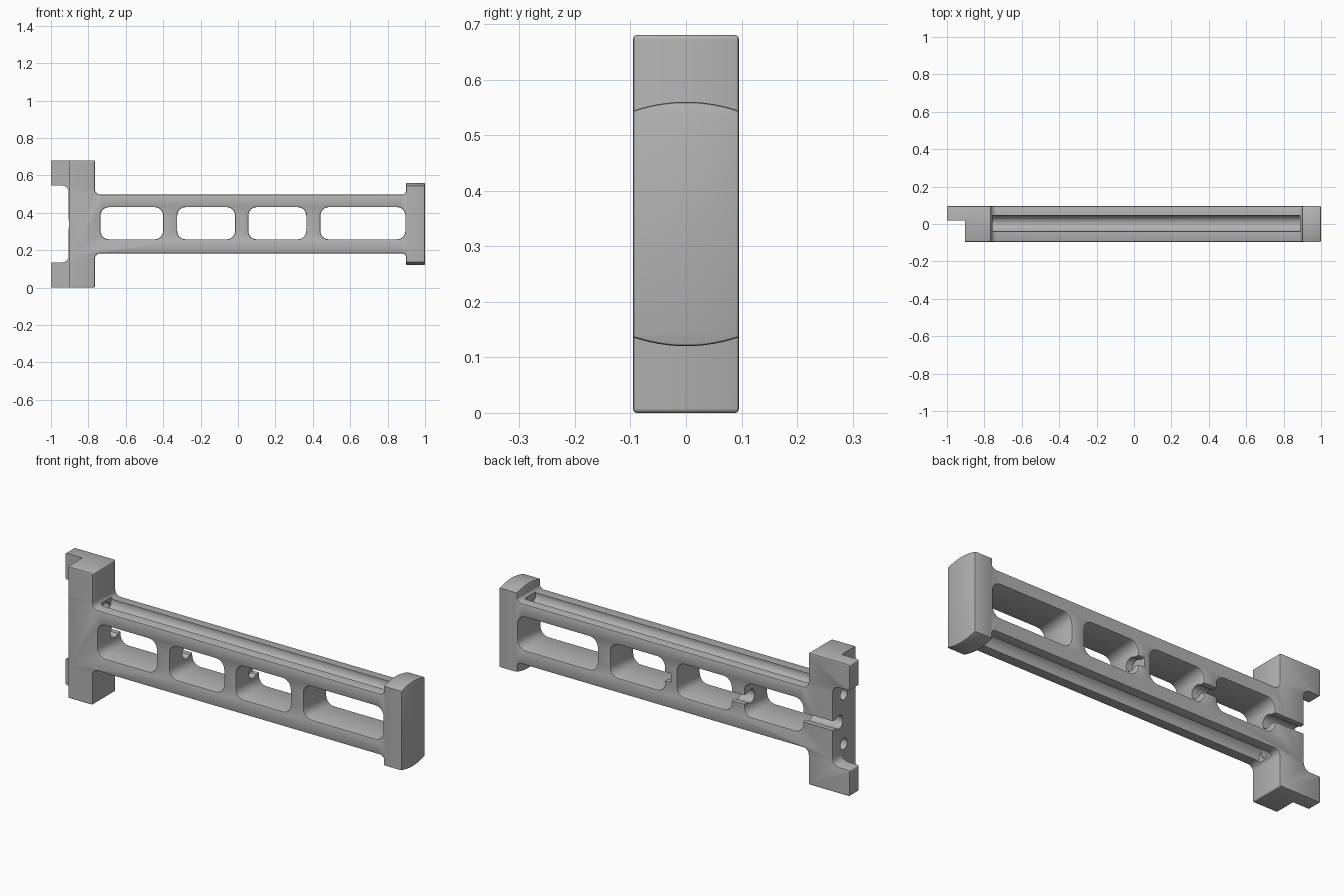
import bpy, bmesh, math
from mathutils import Vector, Matrix

if "Cube" in bpy.data.objects:
    bpy.data.objects.remove(bpy.data.objects["Cube"], do_unlink=True)

MID = 0.34      # height of the symmetry plane
HALF = 0.095    # half depth
EDGE = 0.006    # small edge rounding

grey = bpy.data.materials.new("plain_grey")
grey.use_nodes = True
grey.diffuse_color = (0.45, 0.45, 0.45, 1)
grey.node_tree.nodes["Principled BSDF"].inputs["Base Color"].default_value = (0.45, 0.45, 0.45, 1)


def rounded(corners, steps=6):
    """Replace each (x, y, radius) corner by a fillet arc."""
    out = []
    for i, (x, y, r) in enumerate(corners):
        p = Vector((x, y))
        if r == 0:
            out.append(p)
            continue
        a = (Vector(corners[i - 1][:2]) - p).normalized()
        b = (Vector(corners[(i + 1) % len(corners)][:2]) - p).normalized()
        centre = p + (a + b) * r
        for k in range(steps + 1):
            t = k / steps * math.pi / 2
            out.append(centre - b * r * math.cos(t) - a * r * math.sin(t))
    return out


def bake(obj):
    """Turn an object with its modifiers into a clean mesh object."""
    bpy.context.view_layer.update()
    dg = bpy.context.evaluated_depsgraph_get()
    mesh = bpy.data.meshes.new_from_object(obj.evaluated_get(dg))
    bm = bmesh.new()
    bm.from_mesh(mesh)
    bmesh.ops.remove_doubles(bm, verts=bm.verts, dist=1e-5)
    bmesh.ops.recalc_face_normals(bm, faces=bm.faces)
    bm.to_mesh(mesh)
    bm.free()
    name, matrix = obj.name, obj.matrix_world.copy()
    bpy.data.objects.remove(obj, do_unlink=True)
    new = bpy.data.objects.new(name, mesh)
    new.matrix_world = matrix
    bpy.context.collection.objects.link(new)
    return new


def plate(name, loops, half, matrix):
    """Solid plate with rounded edges from closed outlines."""
    cu = bpy.data.curves.new(name, "CURVE")
    cu.dimensions, cu.fill_mode = "2D", "BOTH"
    cu.extrude, cu.bevel_depth, cu.offset = half - EDGE, EDGE, -EDGE
    cu.bevel_resolution = 1
    for pts in loops:
        s = cu.splines.new("POLY")
        s.points.add(len(pts) - 1)
        for q, p in zip(s.points, pts):
            q.co = (p.x, p.y, 0, 1)
        s.use_cyclic_u = True
    obj = bpy.data.objects.new(name, cu)
    obj.matrix_world = matrix
    bpy.context.collection.objects.link(obj)
    return bake(obj)


def finish(obj):
    obj.data.materials.clear()
    obj.data.materials.append(grey)
    bpy.ops.object.select_all(action="DESELECT")
    obj.select_set(True)
    bpy.context.view_layer.objects.active = obj
    bpy.ops.object.shade_smooth_by_angle(angle=math.radians(35))


cutters = []


def add_cutter(bm):
    mesh = bpy.data.meshes.new("cutter")
    bm.to_mesh(mesh)
    bm.free()
    obj = bpy.data.objects.new("cutter", mesh)
    obj.hide_render = True
    bpy.context.collection.objects.link(obj)
    cutters.append(obj)


def cut_box(lo, hi):
    bm = bmesh.new()
    lo, hi = Vector(lo), Vector(hi)
    m = Matrix.Translation((lo + hi) / 2) @ Matrix.Diagonal((*(hi - lo), 1))
    bmesh.ops.create_cube(bm, size=1, matrix=m)
    add_cutter(bm)


def cut_rod(x0, x1, y, z, r):
    bm = bmesh.new()
    m = Matrix.Translation(((x0 + x1) / 2, y, z)) @ Matrix.Rotation(math.pi / 2, 4, "Y")
    bmesh.ops.create_cone(bm, cap_ends=True, segments=32, radius1=r, radius2=r,
                          depth=x1 - x0, matrix=m)
    add_cutter(bm)


# Body outline: head with two lugs, bar, flare into the end cap
upper = [(-0.905, 0.545, 0.035), (-1, 0.545, 0.008), (-1, 0.68, 0.008),
         (-0.765, 0.68, 0.008), (-0.765, 0.497, 0.03), (0.9, 0.497, 0.025),
         (0.9, 0.53, 0), (0.95, 0.53, 0)]
lower = [(x, 2 * MID - z, r) for x, z, r in reversed(upper)]
loops = [rounded(upper + lower)]

# Four windows
for x0, x1 in ((-0.735, -0.4), (-0.325, -0.015), (0.055, 0.365), (0.44, 0.895)):
    z0, z1, r = 0.258, 0.43, 0.045
    loops.append(rounded([(x0, z0, r), (x1, z0, r), (x1, z1, r), (x0, z1, r)]))

body = plate("frame_body", loops, HALF, Matrix.Rotation(math.pi / 2, 4, "X"))

# Front step that leaves the lugs only at the back
cut_box((-1.1, -0.2, -0.1), (-0.903, 0.02, 0.8))

# Grooves along the bar edges, with holes through the head
for side in (-1, 1):
    cut_rod(-0.757, 0.888, 0.003, MID + side * 0.15, 0.044)
    cut_rod(-1.1, -0.75, 0.003, MID + side * 0.128, 0.029)

# Keyhole channel in the back of the head and the first two webs
for x0, x1 in ((-1.1, -0.7), (-0.42, -0.3), (0.02, 0.08)):
    cut_rod(x0, x1, 0.045, MID, 0.034)
    cut_box((x0, 0.045, MID - 0.024), (x1, 0.2, MID + 0.024))

for c in cutters:
    mod = body.modifiers.new("cut", "BOOLEAN")
    mod.operation, mod.solver, mod.object = "DIFFERENCE", "EXACT", c
body = bake(body)
for c in cutters:
    bpy.data.objects.remove(c, do_unlink=True)
finish(body)

# End cap with gently arched top and bottom
arch = []
for k in range(13):
    t = 1 - k / 6
    arch.append(Vector((t * (HALF + 0.0005), 0.22 - 0.016 * t * t)))
outline = arch + [-p for p in arch]
to_cap = Matrix(((0, 0, 1, 0.949), (1, 0, 0, 0), (0, 1, 0, MID), (0, 0, 0, 1)))
finish(plate("end_cap", [outline], 0.051, to_cap))
